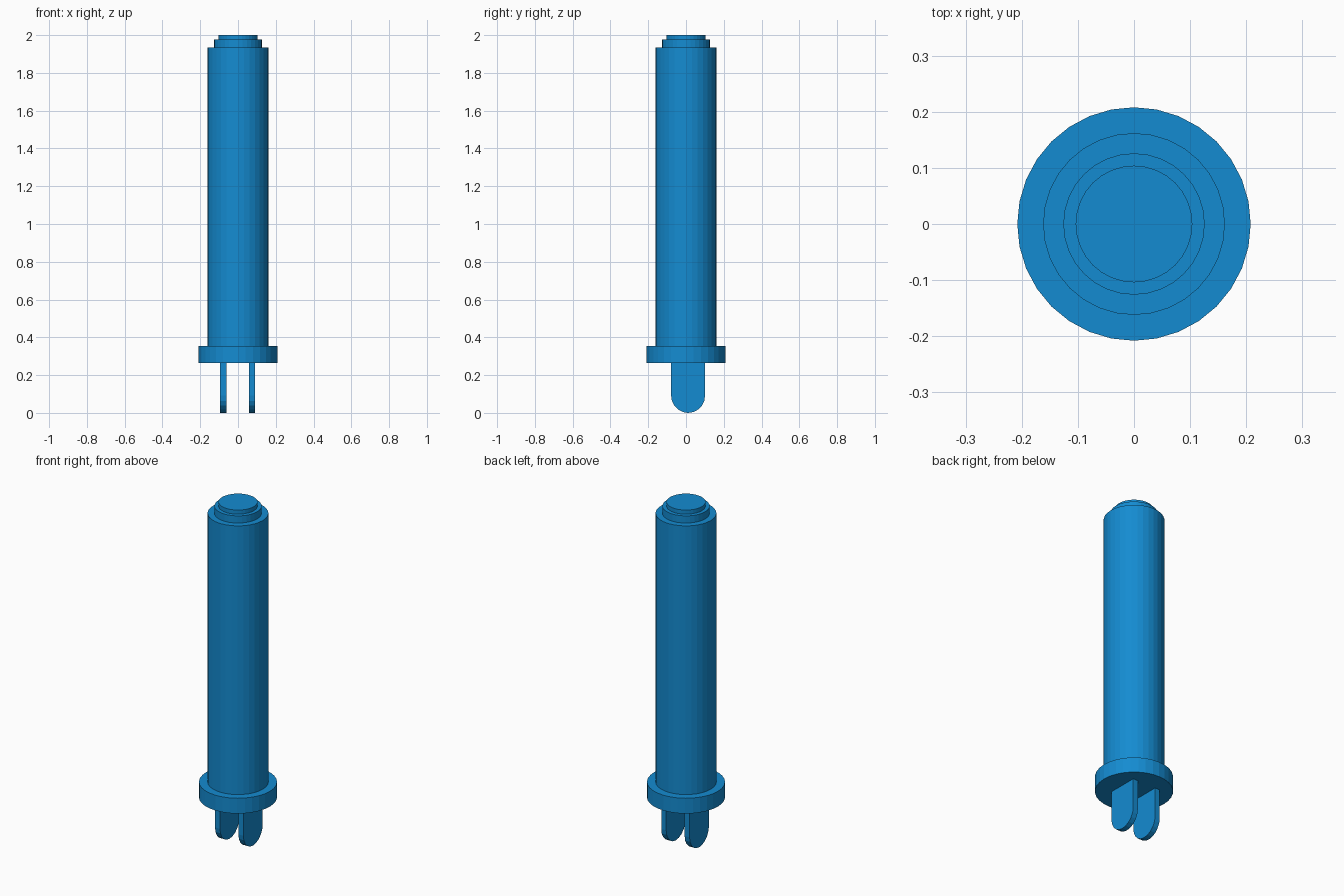
import bpy, bmesh, math

if "Cube" in bpy.data.objects:
    bpy.data.objects.remove(bpy.data.objects["Cube"])

blue = bpy.data.materials.new("blue")
blue.diffuse_color = (0.007, 0.26, 0.64, 1)
blue.use_nodes = True
blue.node_tree.nodes["Principled BSDF"].inputs["Base Color"].default_value = blue.diffuse_color


def add_object(name, bm):
    bmesh.ops.recalc_face_normals(bm, faces=bm.faces)
    mesh = bpy.data.meshes.new(name)
    bm.to_mesh(mesh)
    bm.free()
    mesh.materials.append(blue)
    obj = bpy.data.objects.new(name, mesh)
    bpy.context.collection.objects.link(obj)
    return obj


def disc(name, radius, z0, z1, sides=32):
    bm = bmesh.new()
    bmesh.ops.create_cone(bm, cap_ends=True, segments=sides, radius1=radius,
                          radius2=radius, depth=z1 - z0)
    bmesh.ops.translate(bm, verts=bm.verts, vec=(0, 0, (z0 + z1) / 2))
    return add_object(name, bm)


def prong(name, x, thickness=0.032, radius=0.09, y=0.011, top=0.267, steps=10):
    # Flat blade with a rounded lower end, extruded along x
    outline = [(y + radius, top), (y - radius, top)]
    for i in range(steps + 1):
        a = math.pi + math.pi * i / steps
        outline.append((y + radius * math.cos(a), radius + 0.002 + (radius + 0.002) * math.sin(a)))
    bm = bmesh.new()
    face = bm.faces.new([bm.verts.new((x - thickness / 2, py, pz)) for py, pz in outline])
    ext = bmesh.ops.extrude_face_region(bm, geom=[face], use_keep_orig=True)
    moved = [v for v in ext["geom"] if isinstance(v, bmesh.types.BMVert)]
    bmesh.ops.translate(bm, verts=moved, vec=(thickness, 0, 0))
    return add_object(name, bm)


# Stepped cylindrical housing
disc("base_flange", 0.208, 0.265, 0.355)
disc("barrel", 0.162, 0.355, 1.934)
disc("end_collar", 0.126, 1.934, 1.976)
disc("end_cap", 0.104, 1.976, 2.0)

# Two contact blades under the flange
prong("left_prong", -0.078)
prong("right_prong", 0.074)
